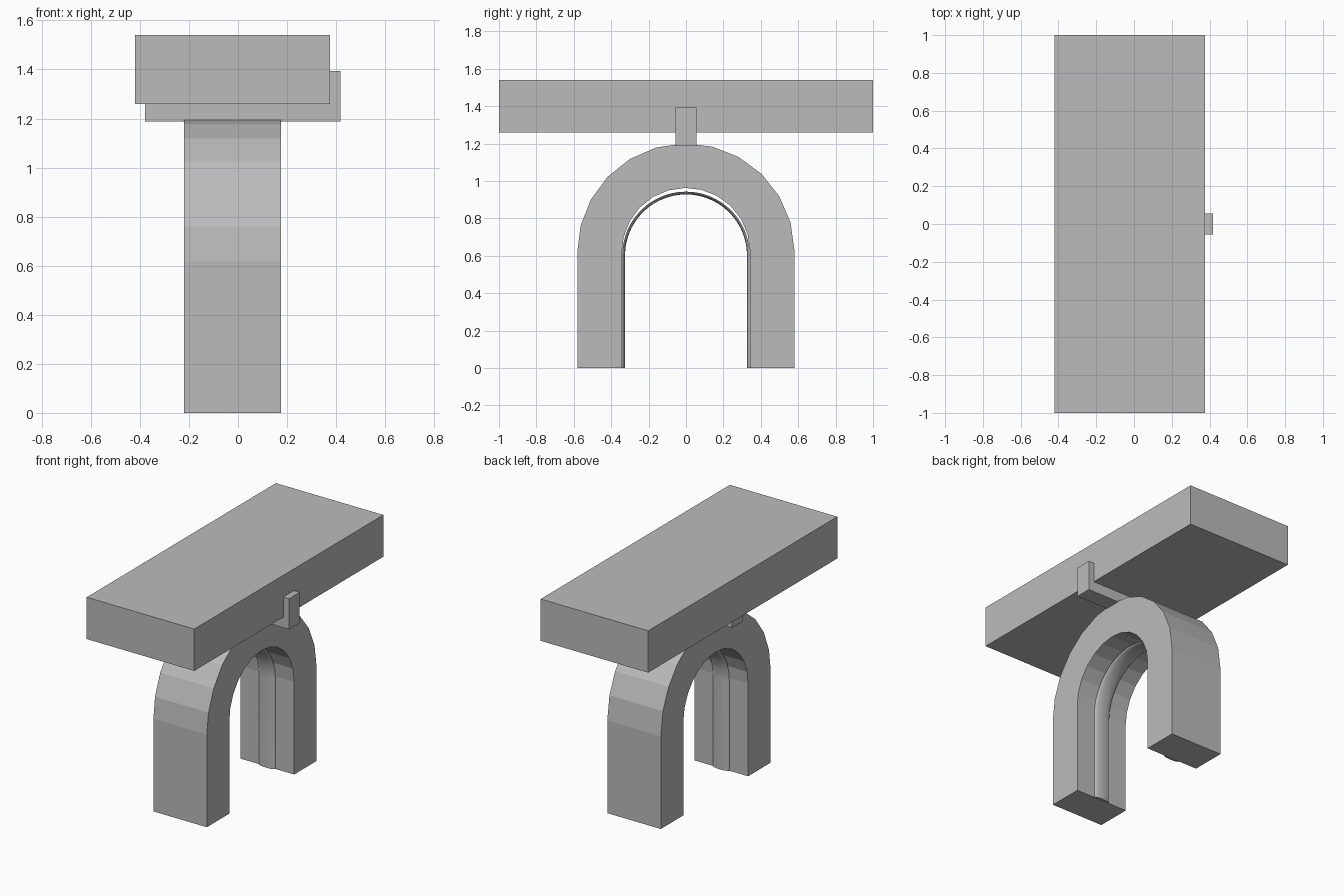
import bpy
import bmesh
import math

if "Cube" in bpy.data.objects:
    bpy.data.objects.remove(bpy.data.objects["Cube"])

stone = bpy.data.materials.new("plain grey")
stone.diffuse_color = (0.5, 0.5, 0.5, 1)
stone.use_nodes = True
stone.node_tree.nodes["Principled BSDF"].inputs["Base Color"].default_value = stone.diffuse_color


def make_object(name, bm):
    bmesh.ops.recalc_face_normals(bm, faces=bm.faces)
    mesh = bpy.data.meshes.new(name)
    bm.to_mesh(mesh)
    bm.free()
    mesh.materials.append(stone)
    obj = bpy.data.objects.new(name, mesh)
    bpy.context.collection.objects.link(obj)
    return obj


def box(name, lo, hi):
    bm = bmesh.new()
    bmesh.ops.create_cube(bm, size=1)
    for v in bm.verts:
        for i in range(3):
            v.co[i] = lo[i] + (v.co[i] + 0.5) * (hi[i] - lo[i])
    return make_object(name, bm)


def sweep(name, rings):
    """Join equal closed rings of points into a capped solid."""
    bm = bmesh.new()
    loops = [[bm.verts.new(p) for p in ring] for ring in rings]
    n = len(loops[0])
    for a, b in zip(loops, loops[1:]):
        for i in range(n):
            j = (i + 1) % n
            bm.faces.new((a[i], a[j], b[j], b[i]))
    bm.faces.new(loops[0])
    bm.faces.new(loops[-1])
    return make_object(name, bm)


def arch_path(radius, spring, angles):
    """Straight leg, arc, straight leg, as (y, z) points."""
    arc = [(radius * math.cos(math.radians(a)),
            spring + radius * math.sin(math.radians(a))) for a in angles]
    return [(radius, 0)] + arc + [(-radius, 0)]


# Top slab and the cross beam beneath it
box("top_slab", (-0.42, -1, 1.26), (0.376, 1, 1.54))
box("cross_beam", (-0.38, -0.056, 1.188), (0.417, 0.056, 1.394))

# Faceted arch
facets = [0] + [16 + 15 * i for i in range(11)] + [180]
outer = arch_path(0.581, 0.62, facets)
inner = arch_path(0.343, 0.62, facets)
x0, x1 = -0.22, 0.176
sweep("arch", [[(x0, *o), (x1, *o), (x1, *i), (x0, *i)]
               for o, i in zip(outer, inner)])

# Smooth shallow rib lining the inside of the arch
rib_angles = [180 * i / 32 for i in range(33)]
section = [(-0.022 + 0.06 * math.cos(math.pi * k / 10),
            0.341 - 0.015 * math.sin(math.pi * k / 10)) for k in range(11)]
paths = [(x, arch_path(r, 0.602, rib_angles)) for x, r in section]
rib = sweep("inner_rib", [[(x, *p[i]) for x, p in paths]
                          for i in range(len(rib_angles) + 2)])
bpy.context.view_layer.objects.active = rib
rib.select_set(True)
bpy.ops.object.shade_smooth_by_angle(angle=math.radians(40))
